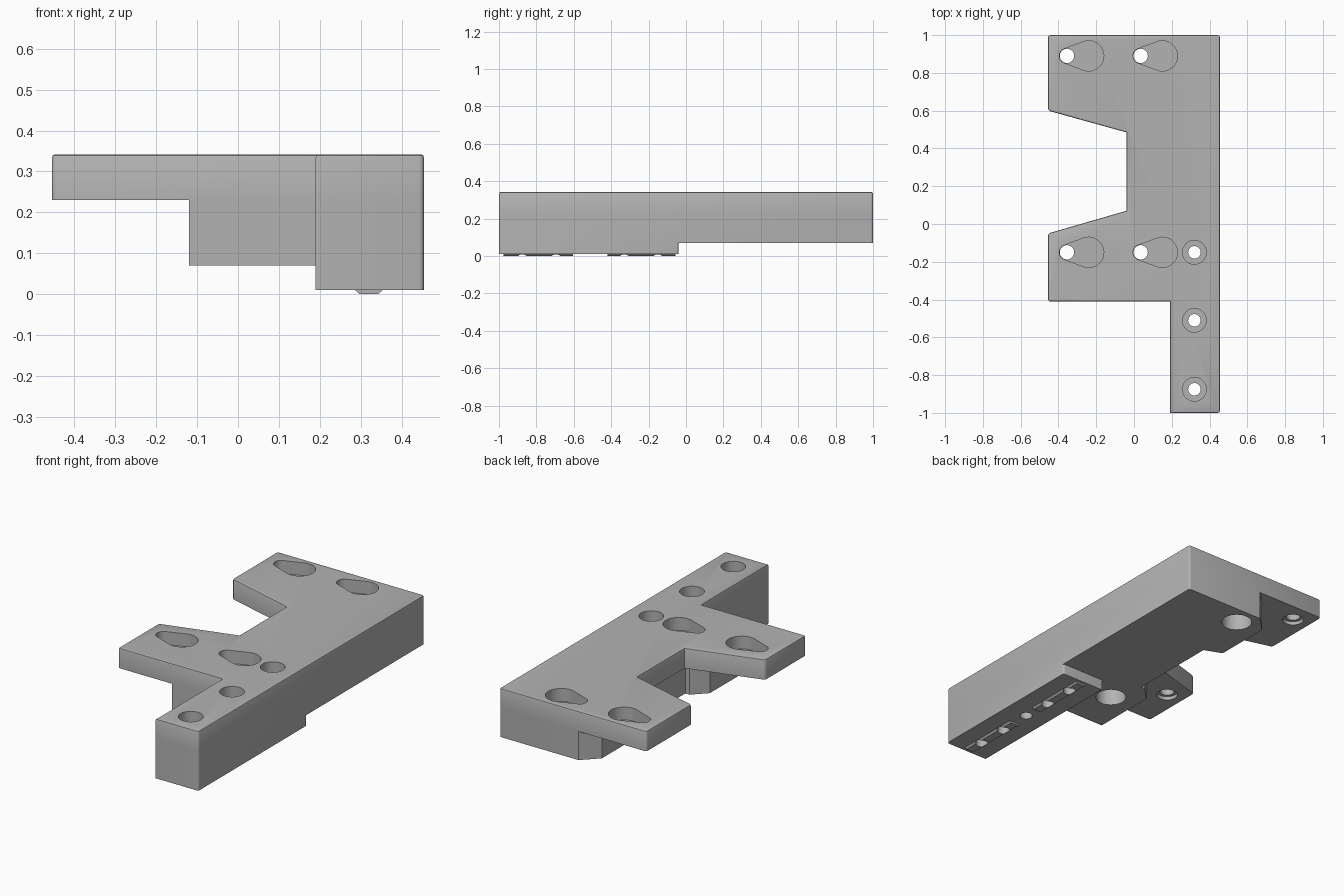
import bpy, bmesh
from math import sin, cos, radians, acos, degrees

old = bpy.data.objects.get("Cube")
if old:
    bpy.data.objects.remove(old, do_unlink=True)

grey = bpy.data.materials.new("plain grey")
grey.use_nodes = True
colour = (0.45, 0.45, 0.45, 1)
grey.diffuse_color = colour
grey.node_tree.nodes["Principled BSDF"].inputs["Base Color"].default_value = colour


def prism(name, outline, z0, z1, round_corners=False, soft_top=False):
    """Extrude a plan outline from z0 to z1."""
    bm = bmesh.new()
    face = bm.faces.new([bm.verts.new((x, y, z0)) for x, y in outline])
    grown = bmesh.ops.extrude_face_region(bm, geom=[face])["geom"]
    for v in grown:
        if isinstance(v, bmesh.types.BMVert):
            v.co.z = z1
    bmesh.ops.recalc_face_normals(bm, faces=bm.faces)
    if round_corners:
        corners = [e for e in bm.edges
                   if abs(e.verts[0].co.z - e.verts[1].co.z) > 0.01
                   and abs(e.verts[0].co.x) > 0.45]
        bmesh.ops.bevel(bm, geom=corners, offset=0.012, segments=3,
                        profile=0.5, affect='EDGES')
    if soft_top:
        rim = [e for e in bm.edges if all(v.co.z > z1 - 1e-4 for v in e.verts)]
        bmesh.ops.bevel(bm, geom=rim, offset=0.008, segments=2,
                        profile=0.5, affect='EDGES')
    mesh = bpy.data.meshes.new(name)
    bm.to_mesh(mesh)
    bm.free()
    mesh.materials.append(grey)
    ob = bpy.data.objects.new(name, mesh)
    bpy.context.collection.objects.link(ob)
    return ob


def arc(x, y, r, a0=0, a1=360, n=40, closed=False):
    steps = n if closed else n - 1
    return [(x + r * cos(radians(a0 + (a1 - a0) * i / steps)),
             y + r * sin(radians(a0 + (a1 - a0) * i / steps))) for i in range(n)]


def circle(x, y, r):
    return arc(x, y, r, closed=True)


def combine(target, other, operation):
    mod = target.modifiers.new(operation.lower(), 'BOOLEAN')
    mod.operation = operation
    mod.solver = 'EXACT'
    mod.object = other
    bpy.context.view_layer.objects.active = target
    bpy.ops.object.modifier_apply(modifier=mod.name)
    bpy.data.objects.remove(other, do_unlink=True)


# Notched top plate
plate = prism("mounting_bracket", [
    (-0.455, 1), (-0.455, 0.6), (-0.04, 0.485), (-0.04, 0.07), (-0.455, -0.05),
    (-0.455, -0.41), (0.19, -0.41), (0.19, -1), (0.455, -1), (0.455, 1)],
    0.23, 0.342, round_corners=True, soft_top=True)

# Thick body under the plate, with chamfered corners
body = prism("body", [
    (-0.035, 1), (-0.12, 0.915), (-0.12, 0.59), (-0.02, 0.55), (-0.02, 0.035),
    (-0.045, 0.035), (-0.12, -0.04), (-0.12, -0.41), (0.19, -0.41), (0.19, -1),
    (0.455, -1), (0.455, 1)], 0.07, 0.23, round_corners=True)

# Foot under the long arm
foot = prism("foot", [(0.19, -0.04), (0.19, -1), (0.455, -1), (0.455, -0.04)],
             0.01, 0.07, round_corners=True)
combine(plate, body, 'UNION')
combine(plate, foot, 'UNION')


def cut(outline, z0, z1):
    combine(plate, prism("cutter", outline, z0, z1), 'DIFFERENCE')


# Keyhole pockets, each with a through hole and a wider bore from below
big, small, gap = 0.08, 0.04, 0.115
t = 180 - degrees(acos((big - small) / gap))
for y in (0.89, -0.15):
    for x, bore, depth in ((-0.355, 0.055, 0.25), (0.035, 0.08, 0.2)):
        cut(arc(x + gap, y, big, -t, t) + arc(x, y, small, t, 360 - t, 20), 0.27, 0.4)
        cut(circle(x, y, 0.038), -0.1, 0.3)
        cut(circle(x, y, bore), -0.1, depth)

# Counterbored screw holes
for y in (-0.15, -0.51, -0.875):
    cut(circle(0.32, y, 0.063), 0.12, 0.4)
    cut(circle(0.32, y, 0.033), -0.1, 0.2)

# Blind pin holes
for y in (-0.33, -0.695):
    cut(circle(0.32, y, 0.033), -0.1, 0.08)

# Tapered locating ridges under the foot, interrupted by the holes
ridges = []
for y0, y1, holes in ((-0.975, -0.605, (-0.875, -0.695)), (-0.42, -0.055, (-0.33, -0.15))):
    ridge = prism("locating_ridge",
                  [(0.285, y0), (0.355, y0), (0.355, y1), (0.285, y1)], 0, 0.011)
    for v in ridge.data.vertices:
        if v.co.z < 0.005:
            v.co.x += 0.012 if v.co.x < 0.32 else -0.012
    for y in holes:
        combine(ridge, prism("cutter", circle(0.32, y, 0.033), -0.1, 0.1), 'DIFFERENCE')
    ridges.append(ridge)

# Smooth bores with sharp edges
for ob in [plate] + ridges:
    bpy.ops.object.select_all(action='DESELECT')
    ob.select_set(True)
    bpy.context.view_layer.objects.active = ob
    bpy.ops.object.shade_smooth_by_angle(angle=radians(35))
